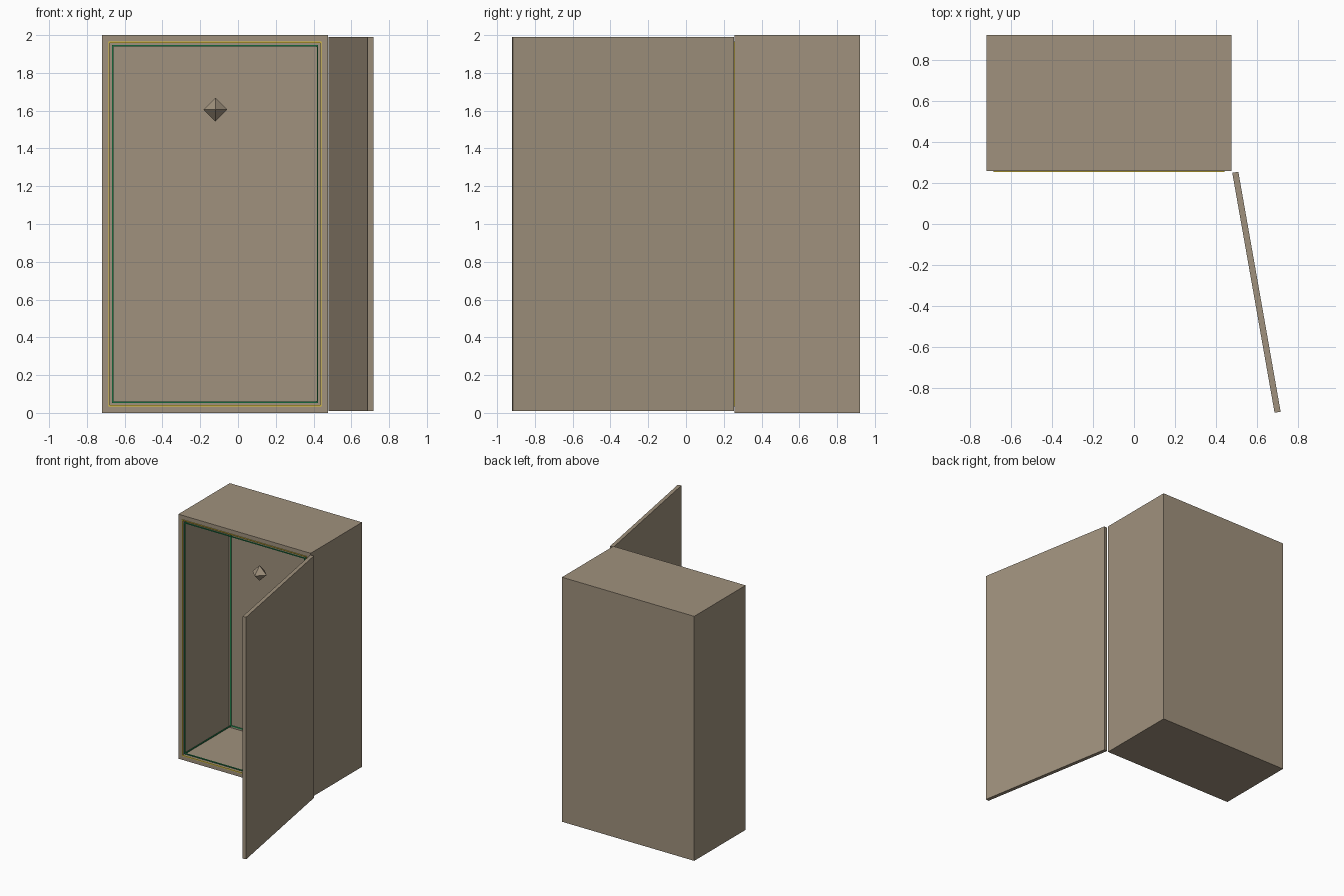
import bpy, bmesh, math
from mathutils import Matrix, Vector

cube = bpy.data.objects.get("Cube")
if cube:
    bpy.data.objects.remove(cube)


def material(name, rgb):
    m = bpy.data.materials.new(name)
    m.use_nodes = True
    m.diffuse_color = (*rgb, 1)
    m.node_tree.nodes["Principled BSDF"].inputs["Base Color"].default_value = (*rgb, 1)
    return m


BROWN = material("taupe", (0.35, 0.285, 0.205))
YELLOW = material("yellow", (0.80, 0.60, 0.05))
GREEN = material("green", (0.02, 0.35, 0.11))


def finish(name, bm, mat):
    bmesh.ops.recalc_face_normals(bm, faces=bm.faces)
    mesh = bpy.data.meshes.new(name)
    bm.to_mesh(mesh)
    bm.free()
    mesh.materials.append(mat)
    ob = bpy.data.objects.new(name, mesh)
    bpy.context.collection.objects.link(ob)
    return ob


def add_box(bm, lo, hi):
    lo, hi = Vector(lo), Vector(hi)
    mat = Matrix.Translation((lo + hi) / 2) @ Matrix.Diagonal((*(hi - lo), 1))
    bmesh.ops.create_cube(bm, size=1, matrix=mat)


X0, X1, Y0, Y1, H = -0.72, 0.477, 0.258, 0.922, 2.0
WALL, DEPTH = 0.055, 0.60

# Cabinet: a box whose front is inset and pushed in
bm = bmesh.new()
add_box(bm, (X0, Y0, 0), (X1, Y1, H))
bm.faces.ensure_lookup_table()
front = min(bm.faces, key=lambda f: f.calc_center_median().y)
bmesh.ops.inset_region(bm, faces=[front], thickness=WALL)
pushed = bmesh.ops.extrude_face_region(bm, geom=[front])
bmesh.ops.translate(bm, vec=(0, DEPTH, 0),
                    verts=[v for v in pushed["geom"] if isinstance(v, bmesh.types.BMVert)])
if front.is_valid:
    bmesh.ops.delete(bm, geom=[front], context="FACES_ONLY")
finish("cabinet", bm, BROWN)


def ring(bm, inset, width, y0, y1):
    """Rectangular frame around the opening, growing inward from the inset."""
    a, b, c, d = X0 + inset, X1 - inset, inset, H - inset
    for x in (a, b - width):
        add_box(bm, (x, y0, c), (x + width, y1, d))
    for z in (c, d - width):
        add_box(bm, (a + width, y0, z), (b - width, y1, z + width))


# Yellow seal on the front rim
bm = bmesh.new()
ring(bm, 0.034, 0.007, Y0 - 0.005, Y0 + 0.002)
finish("door_seal", bm, YELLOW)

# Green trim along the inner edges
T = 0.007
bm = bmesh.new()
ring(bm, WALL - 0.002, T, Y0 - 0.001, Y0 + T)
ring(bm, WALL - 0.002, T, Y0 + DEPTH - T, Y0 + DEPTH + 0.001)
for x in (X0 + WALL, X1 - WALL - T):
    for z in (WALL, H - WALL - T):
        add_box(bm, (x, Y0 + T, z), (x + T, Y0 + DEPTH - T, z + T))
finish("inner_trim", bm, GREEN)

# Open door, swung on its hinge
bm = bmesh.new()
add_box(bm, (0, -1.19, 0.01), (0.03, 0, 1.99))
door = finish("door", bm, BROWN)
door.location = (0.48, 0.25, 0)
door.rotation_euler.z = math.radians(10)

# Small eight-sided lamp hanging inside
bm = bmesh.new()
bmesh.ops.create_cone(bm, segments=4, radius1=0.063, radius2=0, depth=0.063,
                      matrix=Matrix.Translation((0, 0, 0.0315)))
bmesh.ops.delete(bm, geom=[f for f in bm.faces if len(f.verts) == 4], context="FACES_ONLY")
half = bmesh.ops.duplicate(bm, geom=bm.verts[:] + bm.edges[:] + bm.faces[:])["geom"]
bmesh.ops.scale(bm, vec=(1, 1, -1), verts=[v for v in half if isinstance(v, bmesh.types.BMVert)])
bmesh.ops.remove_doubles(bm, verts=bm.verts, dist=0.0005)
lamp = finish("lamp", bm, BROWN)
lamp.location = (-0.12, 0.45, 1.605)
